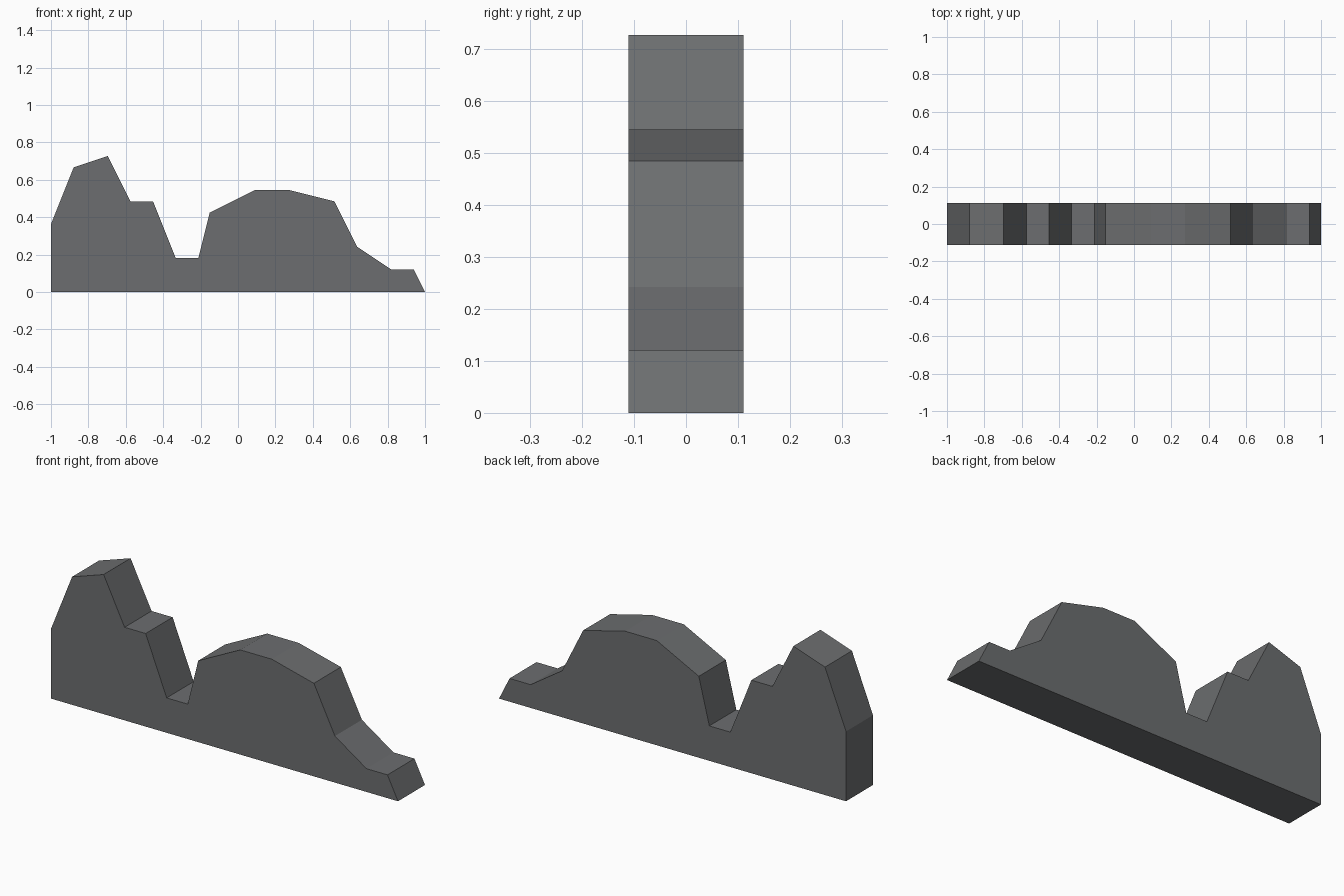
import bpy
import bmesh

if "Cube" in bpy.data.objects:
    bpy.data.objects.remove(bpy.data.objects["Cube"])

UNIT = 2 / 33        # the outline sits on a regular grid
HALF_DEPTH = 0.111

# Outline of the ridge, in grid units from the left end
OUTLINE = [(0, 0), (0, 6), (2, 11), (5, 12), (7, 8), (9, 8), (11, 3), (13, 3),
           (14, 7), (18, 9), (21, 9), (25, 8), (27, 4), (30, 2), (32, 2), (33, 0)]

grey = bpy.data.materials.new("stone_grey")
grey.diffuse_color = (0.15, 0.155, 0.16, 1)
grey.use_nodes = True
grey.node_tree.nodes["Principled BSDF"].inputs["Base Color"].default_value = grey.diffuse_color

# Extrude the outline from front to back
bm = bmesh.new()
front = bm.faces.new([bm.verts.new((x * UNIT - 1, -HALF_DEPTH, z * UNIT))
                      for x, z in OUTLINE])
extruded = bmesh.ops.extrude_face_region(bm, geom=[front], use_keep_orig=True)
new_verts = [v for v in extruded["geom"] if isinstance(v, bmesh.types.BMVert)]
bmesh.ops.translate(bm, verts=new_verts, vec=(0, 2 * HALF_DEPTH, 0))
bmesh.ops.recalc_face_normals(bm, faces=bm.faces)

mesh = bpy.data.meshes.new("rock_ridge")
bm.to_mesh(mesh)
bm.free()
mesh.materials.append(grey)
bpy.context.collection.objects.link(bpy.data.objects.new("rock_ridge", mesh))
